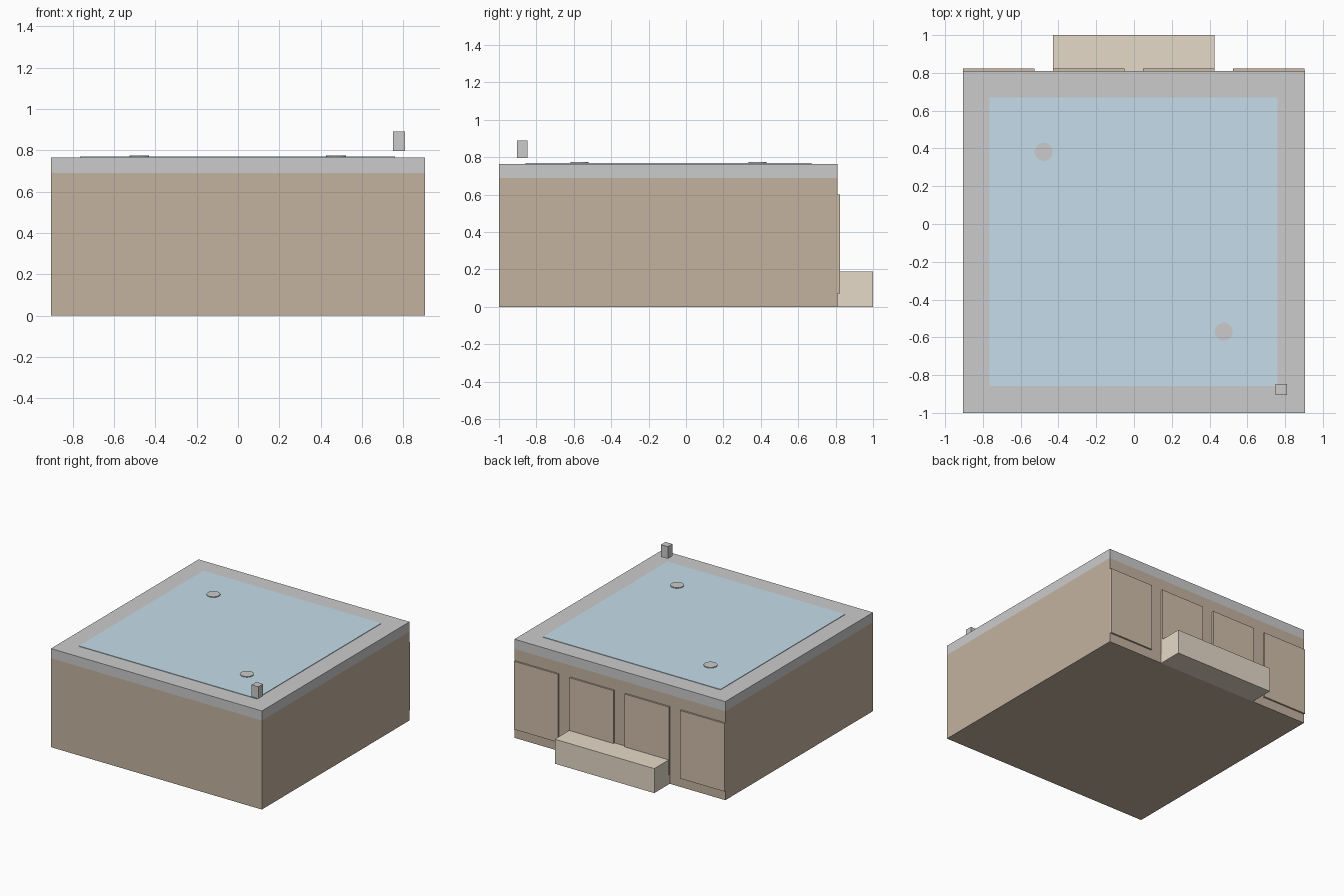
import bpy

if "Cube" in bpy.data.objects:
    bpy.data.objects.remove(bpy.data.objects["Cube"])


def material(name, rgb):
    m = bpy.data.materials.new(name)
    m.diffuse_color = (*rgb, 1)
    m.use_nodes = True
    m.node_tree.nodes["Principled BSDF"].inputs["Base Color"].default_value = m.diffuse_color
    return m


wood = material("brown_wood", (0.55, 0.45, 0.35))
panel_wood = material("panel_wood", (0.63, 0.52, 0.40))
step_wood = material("light_wood", (0.79, 0.70, 0.58))
water_blue = material("water_blue", (0.56, 0.72, 0.82))


def finish(name, mat):
    ob = bpy.context.object
    ob.name = name
    if mat:
        ob.data.materials.append(mat)
    return ob


def box(name, x, y, z, mat=None):
    """Box from (min, max) pairs."""
    spans = (x, y, z)
    bpy.ops.mesh.primitive_cube_add(size=1, location=[(a + b) / 2 for a, b in spans])
    ob = finish(name, mat)
    ob.scale = [b - a for a, b in spans]
    bpy.ops.object.transform_apply(location=False, rotation=False, scale=True)
    return ob


# Cabinet and rim
box("cabinet", (-0.905, 0.905), (-1, 0.81), (0, 0.69), wood)
box("rim", (-0.905, 0.905), (-1, 0.81), (0.69, 0.765))

# Water sheet, slightly proud of the rim
box("water", (-0.765, 0.76), (-0.858, 0.67), (0.70, 0.769), water_blue)

# Round jets on the water
for i, (x, y) in enumerate([(-0.478, 0.382), (0.475, -0.57)]):
    bpy.ops.mesh.primitive_cylinder_add(vertices=24, radius=0.048, depth=0.02,
                                        location=(x, y, 0.765))
    finish(f"jet_{i + 1}", None)
    bpy.ops.object.shade_smooth_by_angle()

# Small control post above the corner
box("control_post", (0.75, 0.809), (-0.904, -0.848), (0.797, 0.89))

# Four back panels
for i in range(4):
    x = -0.905 + i * 0.476
    box(f"back_panel_{i + 1}", (x, x + 0.379), (0.80, 0.823), (0.072, 0.60), panel_wood)

# Entry step
box("step", (-0.428, 0.426), (0.81, 1.0), (0, 0.19), step_wood)
